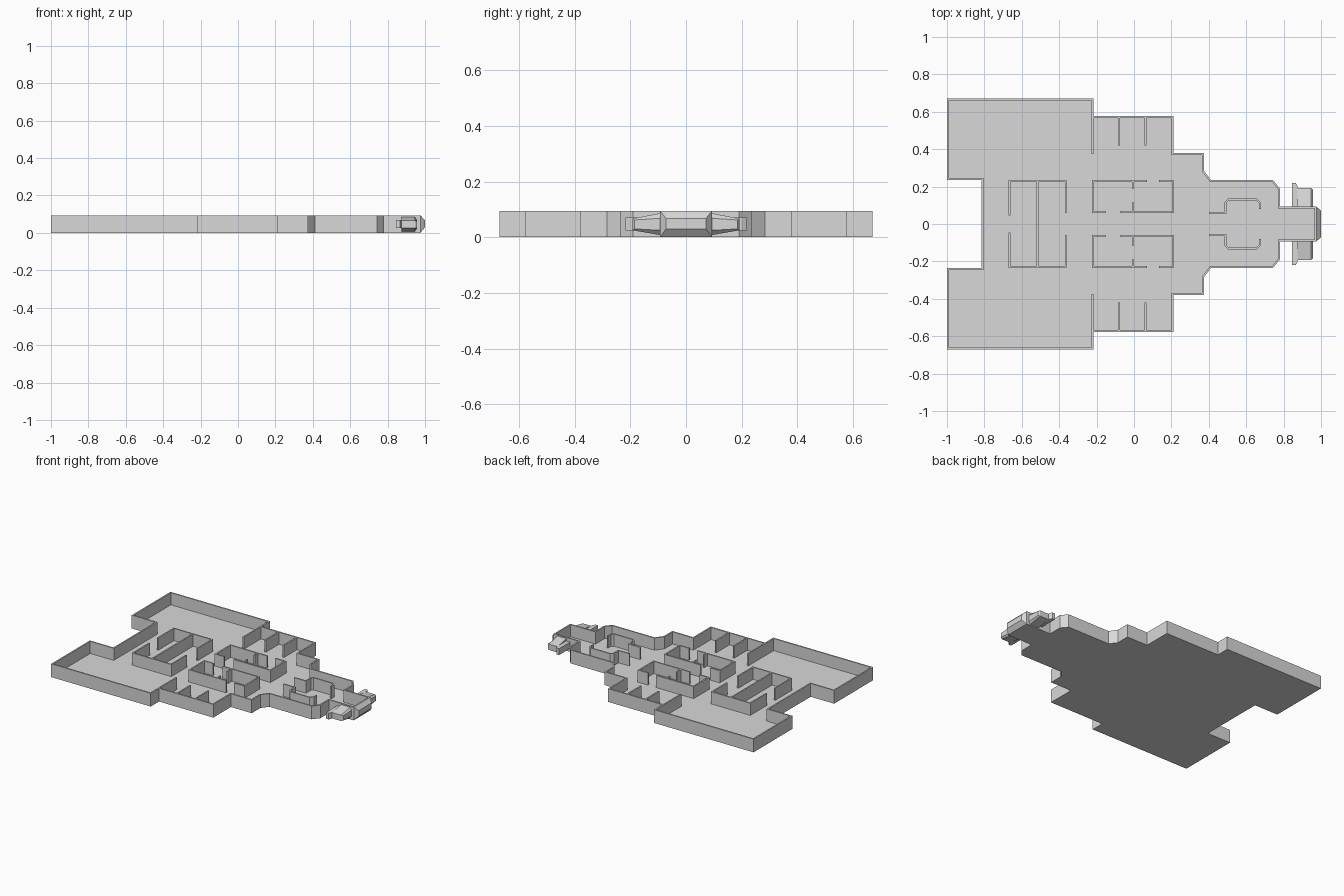
import bpy
import bmesh
from mathutils import Vector

cube = bpy.data.objects.get("Cube")
if cube:
    bpy.data.objects.remove(cube, do_unlink=True)

HEIGHT = 0.094
FLOOR = 0.008
THICK = 0.01

grey = bpy.data.materials.new("plain grey")
grey.use_nodes = True
grey.diffuse_color = (0.69, 0.69, 0.69, 1)
grey.node_tree.nodes["Principled BSDF"].inputs["Base Color"].default_value = grey.diffuse_color


def finish(bm, name):
    bmesh.ops.recalc_face_normals(bm, faces=bm.faces)
    mesh = bpy.data.meshes.new(name)
    bm.to_mesh(mesh)
    bm.free()
    mesh.materials.append(grey)
    obj = bpy.data.objects.new(name, mesh)
    bpy.context.collection.objects.link(obj)
    return obj


def loft(bm, rings):
    """Skin a list of equal-length rings and cap both ends."""
    loops = [[bm.verts.new(p) for p in ring] for ring in rings]
    for a, b in zip(loops, loops[1:]):
        for i in range(len(a)):
            j = (i + 1) % len(a)
            bm.faces.new((a[i], a[j], b[j], b[i]))
    bm.faces.new(loops[0])
    bm.faces.new(loops[-1])


def offset(path, distance, closed=False):
    """Shift a path to the right of its direction, with mitred corners."""
    pts = [Vector(p) for p in path]
    count = len(pts)
    dirs = [(pts[(i + 1) % count] - p).normalized() for i, p in enumerate(pts)]
    result = []
    for i, p in enumerate(pts):
        before, after = dirs[i - 1], dirs[i]
        if not closed:
            before, after = dirs[max(i - 1, 0)], dirs[min(i, count - 2)]
        n0, n1 = Vector((before.y, -before.x)), Vector((after.y, -after.x))
        result.append(p + (n0 + n1) / (1 + n0.dot(n1)) * distance)
    return result


def wall(bm, path):
    """Upright partition along an open path."""
    sides = zip(offset(path, -THICK / 2), offset(path, THICK / 2))
    loft(bm, [[(*a, FLOOR), (*b, FLOOR), (*b, HEIGHT), (*a, HEIGHT)] for a, b in sides])


def mirrored(obj):
    mod = obj.modifiers.new("mirror", 'MIRROR')
    mod.use_axis = (False, True, False)
    mod.use_mirror_merge = False


# Hull tray: outer wall, rim, inner wall and deck from one clockwise outline
half = [(-0.815, 0.235), (-1.0, 0.235), (-1.0, 0.67), (-0.217, 0.67), (-0.217, 0.577),
        (0.21, 0.577), (0.21, 0.38), (0.374, 0.38), (0.374, 0.284), (0.411, 0.235),
        (0.743, 0.235), (0.78, 0.19), (0.78, 0.093), (0.975, 0.093)]
outline = half + [(x, -y) for x, y in reversed(half)]
inner = offset(outline, THICK, closed=True)
bm = bmesh.new()
loft(bm, [[(*p, z) for p in ring] for ring, z in
          ((outline, 0), (outline, HEIGHT), (inner, HEIGHT), (inner, FLOOR))])
finish(bm, "hull")

# Partitions of each area, drawn for the left half and mirrored
rooms = {
    "side_bay_walls": [
        [(-0.222, 0.57), (-0.222, 0.375)],
        [(-0.08, 0.57), (-0.08, 0.42)],
        [(0.062, 0.57), (0.062, 0.42)]],
    "rear_room_walls": [
        [(-0.665, 0.045), (-0.665, 0.23), (-0.365, 0.23), (-0.365, 0.06)],
        [(-0.515, 0.228), (-0.515, 0)]],
    "middle_room_walls": [
        [(0.07, 0.23), (-0.22, 0.23), (-0.22, 0.063), (-0.15, 0.063)],
        [(0.135, 0.23), (0.21, 0.23), (0.21, 0.063), (-0.075, 0.063)],
        [(-0.005, 0.23), (-0.005, 0.19)],
        [(-0.005, 0.115), (-0.005, 0.063)]],
    "front_room_walls": [
        [(0.40, 0.06), (0.49, 0.06), (0.49, 0.115), (0.505, 0.13),
         (0.655, 0.13), (0.673, 0.112), (0.673, 0.08)]],
}
for name, paths in rooms.items():
    bm = bmesh.new()
    for path in paths:
        wall(bm, path)
    mirrored(finish(bm, name))


def section(x, y, low, high):
    return [(x, -y, low), (x, y, low), (x, y, high), (x, -y, high)]


# Bevelled nose
bm = bmesh.new()
loft(bm, [section(0.975, 0.093, 0, HEIGHT), section(1.0, 0.072, 0.03, 0.068)])
finish(bm, "nose")


def side_section(x, reach, root, tip):
    return [(x, 0.093, root[0]), (x, reach, tip[0]), (x, reach, tip[1]), (x, 0.093, root[1])]


# Side pods: tapered arm with a wider block behind
bm = bmesh.new()
arm = ((0.008, 0.086), (0.025, 0.067))
loft(bm, [side_section(0.875, 0.192, *arm), side_section(0.945, 0.192, *arm),
          side_section(0.957, 0.185, (0.025, 0.068), (0.03, 0.062))])
block = ((0.025, 0.07), (0.025, 0.07))
loft(bm, [side_section(0.845, 0.218, *block), side_section(0.865, 0.218, *block),
          side_section(0.875, 0.2, *block)])
mirrored(finish(bm, "side_pods"))
